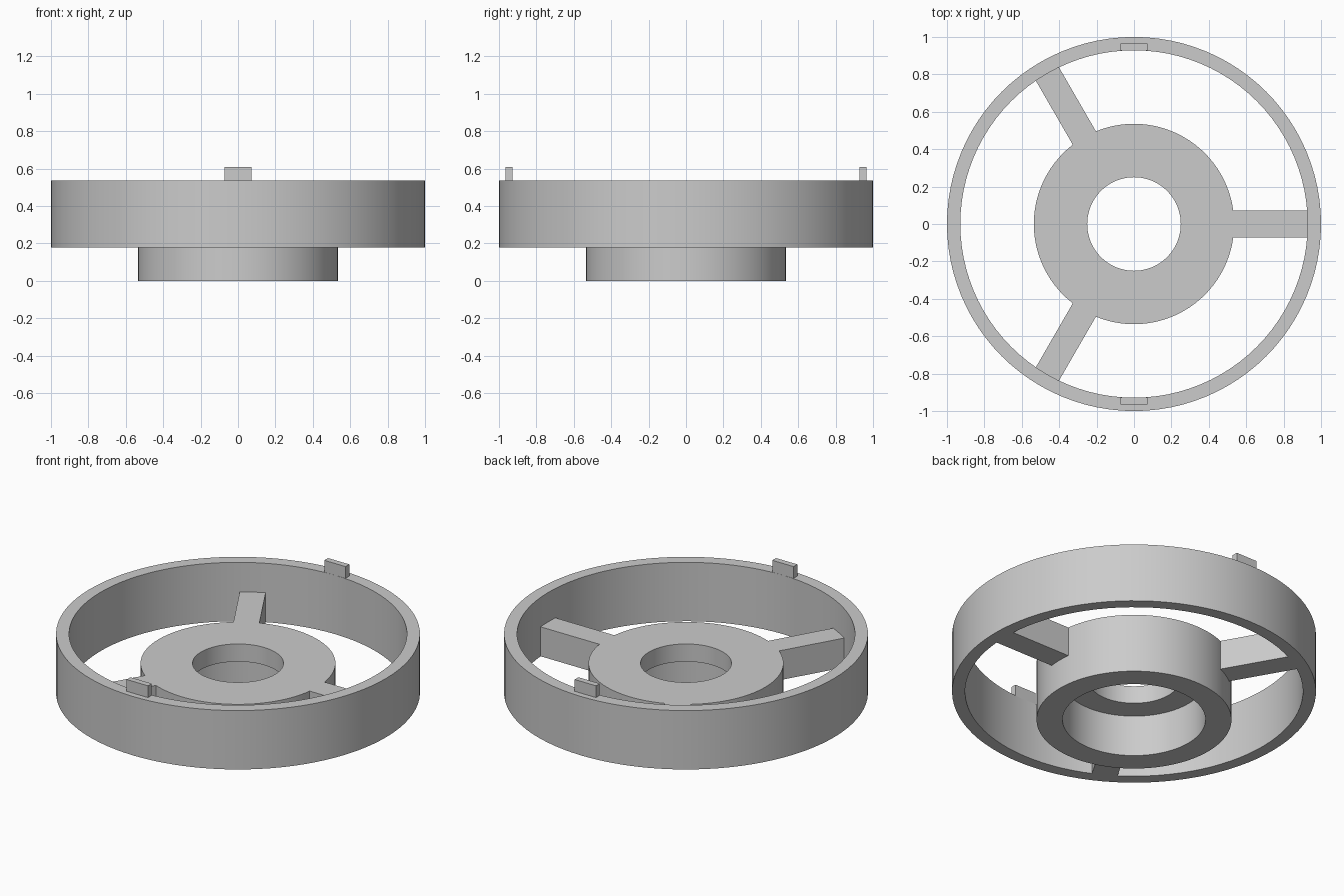
import bpy, bmesh, math
from mathutils import Matrix

cube = bpy.data.objects.get("Cube")
if cube:
    bpy.data.objects.remove(cube, do_unlink=True)

U = 1 / 28          # design unit: the rim radius is 28
SEGMENTS = 96

grey = bpy.data.materials.new("plain grey")
grey.use_nodes = True
COLOUR = (0.6, 0.6, 0.6, 1)
grey.diffuse_color = COLOUR
grey.node_tree.nodes["Principled BSDF"].inputs["Base Color"].default_value = COLOUR


def finish(name, bm):
    bmesh.ops.recalc_face_normals(bm, faces=bm.faces)
    mesh = bpy.data.meshes.new(name)
    bm.to_mesh(mesh)
    bm.free()
    mesh.materials.append(grey)
    obj = bpy.data.objects.new(name, mesh)
    bpy.context.collection.objects.link(obj)
    return obj


def lathe(name, profile):
    """Revolve a closed (radius, height) outline around z."""
    bm = bmesh.new()
    rings = []
    for i in range(SEGMENTS):
        a = math.tau * i / SEGMENTS
        rings.append([bm.verts.new((r * U * math.cos(a), r * U * math.sin(a), z * U))
                      for r, z in profile])
    n = len(profile)
    for i, ring in enumerate(rings):
        nxt = rings[(i + 1) % SEGMENTS]
        for j in range(n):
            k = (j + 1) % n
            bm.faces.new((ring[j], nxt[j], nxt[k], ring[k]))
    obj = finish(name, bm)
    bpy.ops.object.select_all(action="DESELECT")
    obj.select_set(True)
    bpy.context.view_layer.objects.active = obj
    bpy.ops.object.shade_smooth_by_angle(angle=math.radians(30))
    return obj


def box(name, low, high, turn=0):
    """Box between two corners, turned around z."""
    bm = bmesh.new()
    bmesh.ops.create_cube(bm, size=1)
    for v in bm.verts:
        v.co = [(l + (c + 0.5) * (h - l)) * U for c, l, h in zip(v.co, low, high)]
    bm.transform(Matrix.Rotation(turn, 4, "Z"))
    return finish(name, bm)


# Outer rim
lathe("rim", [(26, 5), (28, 5), (28, 15), (26, 15)])

# Hub with a wide seat below and a narrower hole through the top
lathe("hub", [(11, 0), (15, 0), (15, 10), (7, 10), (7, 7), (11, 7)])

# Three spokes joining hub and rim
for i in range(3):
    box(f"spoke_{i + 1}", (14.8, -2, 5), (26.1, 2, 10), math.tau * i / 3)

# Two locating tabs on top of the rim
for name, turn in (("back_tab", 0), ("front_tab", math.pi)):
    box(name, (-2, 26, 15), (2, 27, 17), turn)
